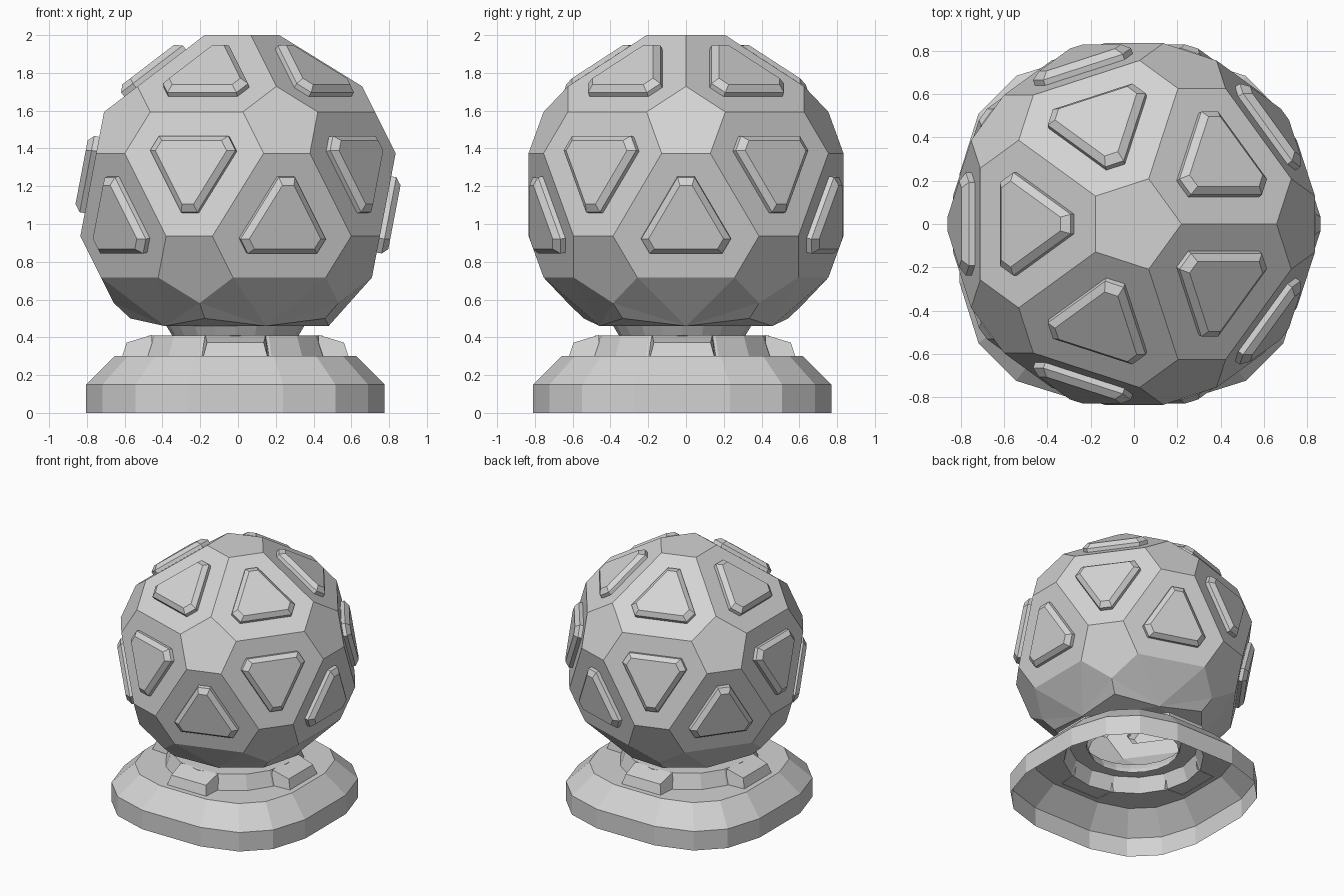
import bpy, bmesh, math
from mathutils import Vector

old = bpy.data.objects.get("Cube")
if old:
    bpy.data.objects.remove(old, do_unlink=True)

grey = bpy.data.materials.new("plain_grey")
grey.use_nodes = True
colour = (0.65, 0.65, 0.65, 1)
grey.diffuse_color = colour
grey.node_tree.nodes["Principled BSDF"].inputs["Base Color"].default_value = colour


def build(name, polygons):
    """Make one object from a list of polygons given as points."""
    bm = bmesh.new()
    for poly in polygons:
        bm.faces.new([bm.verts.new(p) for p in poly])
    bmesh.ops.remove_doubles(bm, verts=bm.verts, dist=0.0005)
    bmesh.ops.recalc_face_normals(bm, faces=bm.faces)
    mesh = bpy.data.meshes.new(name)
    bm.to_mesh(mesh)
    bm.free()
    mesh.materials.append(grey)
    obj = bpy.data.objects.new(name, mesh)
    bpy.context.collection.objects.link(obj)
    return obj


def polar(r, degrees, z):
    a = math.radians(degrees)
    return Vector((r * math.cos(a), r * math.sin(a), z))


def strips(rings):
    """Quads between successive closed rings of points."""
    quads = []
    for low, high in zip(rings, rings[1:]):
        n = len(low)
        for i in range(n):
            j = (i + 1) % n
            quads.append([low[i], low[j], high[j], high[i]])
    return quads


# Ball: corners of an icosahedron, cut back to give pentagons and hexagons
R, CENTRE, CUT = 0.98, Vector((0, 0, 1.155)), 0.25
BASE = Vector((-0.014, -0.02, 0))
ring_r, ring_z = R * 2 / math.sqrt(5), R / math.sqrt(5)
top = CENTRE + Vector((0, 0, R))
bottom = CENTRE - Vector((0, 0, R))
upper = [CENTRE + polar(ring_r, 72 * k, ring_z) for k in range(5)]
lower = [CENTRE + polar(ring_r, 72 * k + 36, -ring_z) for k in range(5)]

triangles = []
for k in range(5):
    n = (k + 1) % 5
    triangles += [(top, upper[k], upper[n]),
                  (upper[k], lower[k], upper[n]),
                  (lower[k], lower[n], upper[n])]


def clipped_triangle(tri, side, corner, height):
    """Outline of a plate: a triangle whose three corners are cut off."""
    centre = (tri[0] + tri[1] + tri[2]) / 3
    normal = (centre - CENTRE).normalized()
    tip = 2 * side - corner * math.sqrt(3)
    points = []
    for v in tri:
        out = (v - centre).normalized()
        across = normal.cross(out)
        for s in (-1, 1):
            points.append(centre + out * tip + across * corner * s + normal * height)
    return points


# Hexagons, each open under its raised bevelled plate
ball = []
for i, tri in enumerate(triangles):
    hexagon = []
    for j in range(3):
        hexagon += [tri[j].lerp(tri[j - 1], CUT), tri[j].lerp(tri[(j + 1) % 3], CUT)]
    rings = [clipped_triangle(tri, 0.163, 0.045, 0),
             clipped_triangle(tri, 0.163, 0.045, 0.027),
             clipped_triangle(tri, 0.133, 0.032, 0.057)]
    ball += strips([hexagon, rings[0]])
    build("plate_%02d" % (i + 1), strips(rings) + [rings[-1]])

# Pentagons
ball.append([top.lerp(u, CUT) for u in upper])
for k in range(5):
    p, n = (k - 1) % 5, (k + 1) % 5
    ball.append([upper[k].lerp(v, CUT)
                 for v in (top, upper[n], lower[k], lower[p], upper[p])])
    ball.append([lower[k].lerp(v, CUT)
                 for v in (upper[k], upper[n], lower[n], bottom, lower[p])])

# Folded underside of the ball, open where the neck enters
NECK_R = 0.365
for k in range(5):
    n = (k + 1) % 5
    a, b = lower[k], lower[n]
    mid = polar(0.48, 72 * (k + 1), 0.46)
    mid_next = polar(0.48, 72 * (k + 2), 0.46)
    low_a = polar(0.57, 72 * k + 36, 0.5)
    low_b = polar(0.57, 72 * n + 36, 0.5)
    rim = [low_a, a.lerp(bottom, CUT), a.lerp(b, CUT),
           b.lerp(a, CUT), b.lerp(bottom, CUT), low_b]
    for s, t in zip(rim, rim[1:]):
        ball.append([s, t, mid])
    ball.append([mid, low_b, mid_next])
    arc = [polar(NECK_R, 72 * (k + 1) + 18 * i, 0.46) + BASE for i in range(5)]
    ball.append([mid, mid_next] + arc[::-1])
build("ball", ball)


# Hollow foot with a rounded square plan, and the round collar and neck above
def rounded_square(half, z):
    quarter = [(1, -0.32), (1, 0.32), (0.89, 0.67), (0.67, 0.89)]
    points = []
    for turn in range(4):
        for x, y in quarter:
            for _ in range(turn):
                x, y = -y, x
            points.append(Vector((x * half, y * half, z)) + BASE)
    return points


def circle(r, z, sides):
    return [polar(r, 360 * i / sides, z) + BASE for i in range(sides)]


collar_foot = [p - Vector((0, 0, 0)) for p in circle(0.50, 0.30, 16)]
collar_foot = collar_foot[-1:] + collar_foot[:-1]
collar_top = circle(0.46, 0.41, 16)
collar_hole = circle(0.34, 0.41, 16)
build("base", strips([rounded_square(0.79, 0), rounded_square(0.79, 0.15),
                      rounded_square(0.64, 0.30), collar_foot]))
build("collar", strips([circle(0.50, 0.30, 16), collar_top, collar_hole]))
build("neck", strips([circle(0.32, 0.37, 20), circle(0.335, 0.41, 20),
                      circle(NECK_R, 0.46, 20)]))

# Four lugs around the collar
for name, turn in (("left", 0), ("back", 90), ("right", 180), ("front", 270)):
    outward, sideways = polar(1, turn, 0), polar(1, turn + 90, 0)

    def at(r, y, z):
        return outward * r + sideways * y + BASE + Vector((0, 0, z))

    foot = [at(0.44, -0.18, 0.297), at(0.60, -0.17, 0.297),
            at(0.60, 0.17, 0.297), at(0.44, 0.18, 0.297)]
    crown = [at(0.44, -0.16, 0.413), at(0.575, -0.15, 0.372),
             at(0.575, 0.15, 0.372), at(0.44, 0.16, 0.413)]
    build(name + "_lug", strips([foot, crown])[:3] + [crown])
